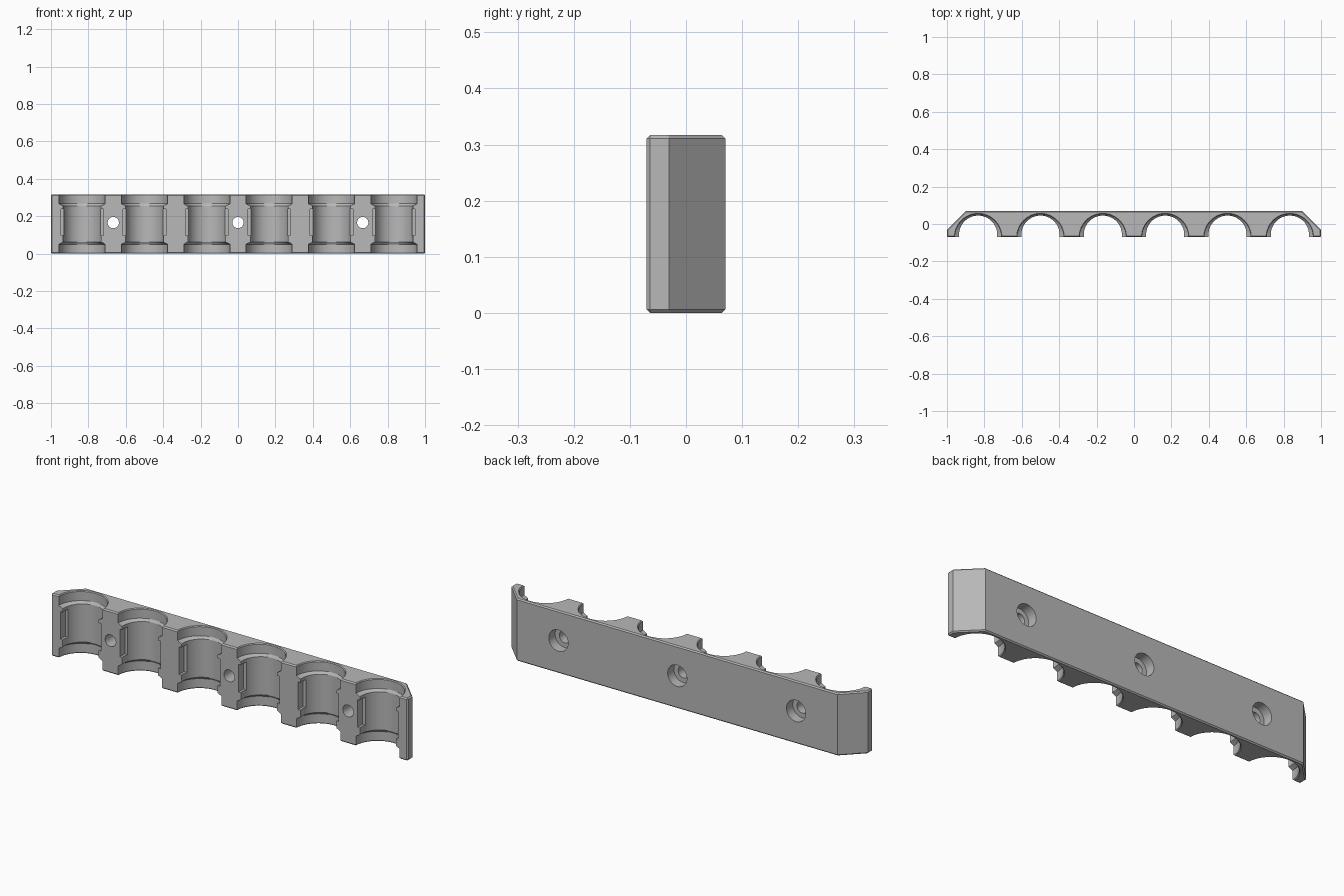
import bpy, bmesh, math
from mathutils import Matrix

HEIGHT, HALF_DEPTH = 0.317, 0.07
SEGMENTS = 64

cube = bpy.data.objects.get("Cube")
if cube:
    bpy.data.objects.remove(cube, do_unlink=True)

# One plain material
grey = bpy.data.materials.new("plain grey")
grey.use_nodes = True
colour = (0.48, 0.48, 0.48, 1)
grey.diffuse_color = colour
grey.node_tree.nodes["Principled BSDF"].inputs["Base Color"].default_value = colour


def make_object(name, bm):
    bmesh.ops.recalc_face_normals(bm, faces=bm.faces)
    mesh = bpy.data.meshes.new(name)
    bm.to_mesh(mesh)
    bm.free()
    mesh.materials.append(grey)
    obj = bpy.data.objects.new(name, mesh)
    bpy.context.collection.objects.link(obj)
    return obj


def turned(name, rings, x=0, flat=None):
    """Loft circles given as (z, radius, y centre); flat = height for a y-axis turn."""
    bm = bmesh.new()
    loops = []
    for z, r, cy in rings:
        angles = [math.tau * i / SEGMENTS for i in range(SEGMENTS)]
        loops.append([bm.verts.new((x + r * math.cos(a), cy + r * math.sin(a), z)) for a in angles])
    for low, high in zip(loops, loops[1:]):
        for i in range(SEGMENTS):
            j = (i + 1) % SEGMENTS
            bm.faces.new((low[i], low[j], high[j], high[i]))
    bm.faces.new(loops[0])
    bm.faces.new(loops[-1])
    if flat is not None:
        bm.transform(Matrix.Translation((0, 0, flat)) @ Matrix.Rotation(-math.pi / 2, 4, 'X'))
    return make_object(name, bm)


def box(name, centre, size):
    bm = bmesh.new()
    bmesh.ops.create_cube(bm, size=1)
    bm.transform(Matrix.Translation(centre) @ Matrix.Diagonal((*size, 1)))
    return make_object(name, bm)


def apply(obj, modifier):
    bpy.context.view_layer.objects.active = obj
    bpy.ops.object.modifier_apply(modifier=modifier.name)


def cut(obj, cutter):
    mod = obj.modifiers.new("cut", 'BOOLEAN')
    mod.operation = 'DIFFERENCE'
    mod.solver = 'EXACT'
    mod.object = cutter
    apply(obj, mod)
    bpy.data.objects.remove(cutter, do_unlink=True)


# Bar body: plan outline with slanted back corners, extruded upward
bm = bmesh.new()
half = [(1, -HALF_DEPTH), (1, -0.03), (0.9, HALF_DEPTH)]
outline = half + [(-x, y) for x, y in reversed(half)]
base = bm.faces.new([bm.verts.new((x, y, 0)) for x, y in outline])
top = bmesh.ops.extrude_face_region(bm, geom=[base])["geom"]
bmesh.ops.translate(bm, verts=[v for v in top if isinstance(v, bmesh.types.BMVert)], vec=(0, 0, HEIGHT))
rack = make_object("holder_rack", bm)

# Small chamfer on the square edges only
bevel = rack.modifiers.new("chamfer", 'BEVEL')
bevel.width = 0.006
bevel.segments = 1
bevel.limit_method = 'ANGLE'
bevel.angle_limit = math.radians(60)
apply(rack, bevel)

# Stepped round cradles: wide mouth, cone, narrow waist
WIDE, WAIST = (0.123, -0.07), (0.102, -0.057)
lower = [(-0.02, 0.147, -0.07), (0.004, *WIDE), (0.05, *WIDE), (0.062, *WAIST)]
rings = lower + [(HEIGHT - z, r, cy) for z, r, cy in reversed(lower)]
for i in range(6):
    x = (i - 2.5) / 3
    cut(rack, turned("cradle_cutter", rings, x))
    # Shallow side notches beside the waist
    cut(rack, box("notch_cutter", (x, -0.065, 0.168), (0.228, 0.07, 0.14)))

# Screw holes, counterbored from the back
for x in (-2 / 3, 0, 2 / 3):
    bore = [(-0.2, 0.03, 0), (0.02, 0.03, 0), (0.02, 0.054, 0), (0.2, 0.054, 0)]
    cut(rack, turned("screw_hole_cutter", bore, x, flat=0.166))

# Smooth the curved walls, keep edges crisp
bpy.ops.object.select_all(action='DESELECT')
rack.select_set(True)
bpy.context.view_layer.objects.active = rack
bpy.ops.object.shade_smooth_by_angle(angle=math.radians(25))
